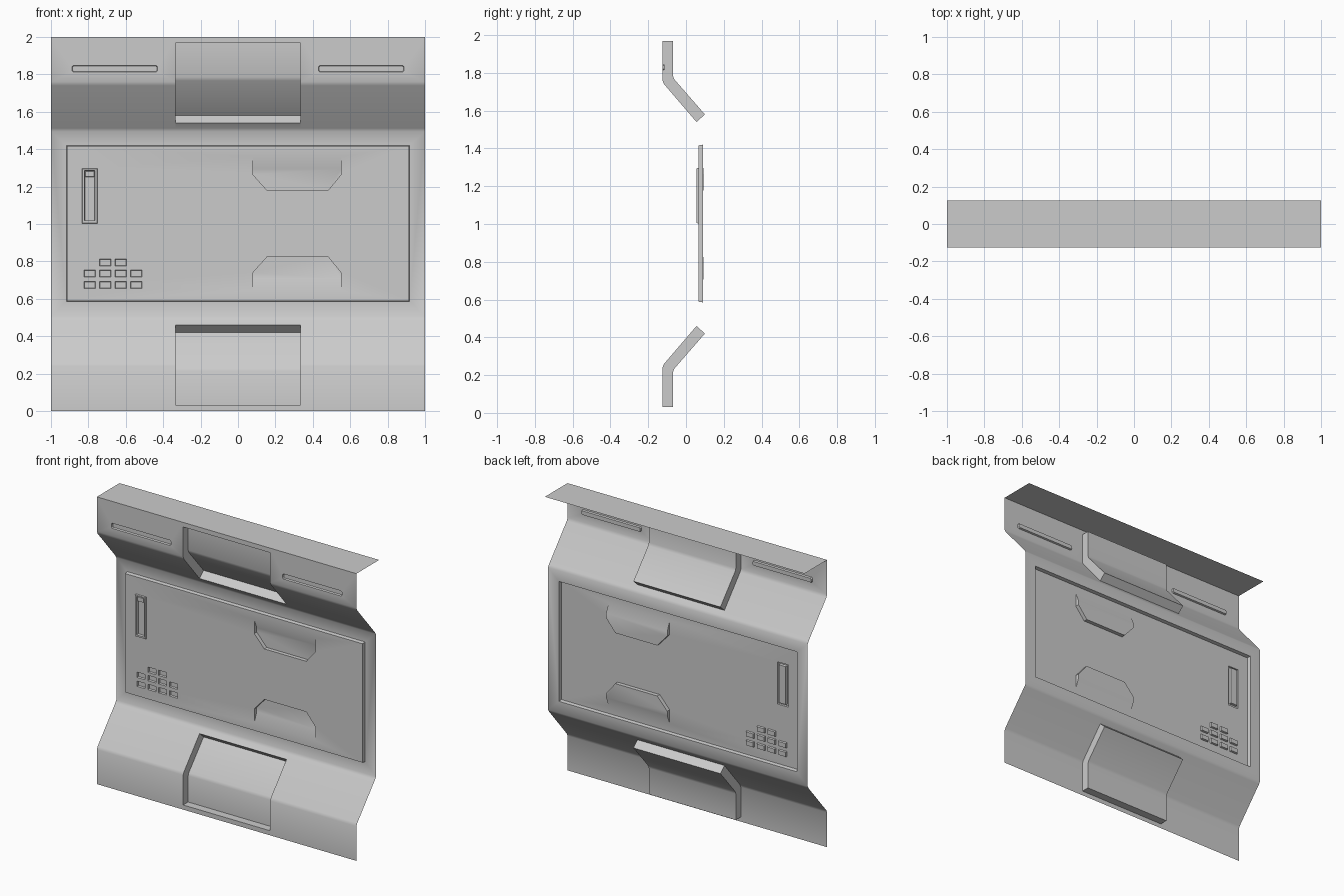
import bpy, bmesh

if "Cube" in bpy.data.objects:
    bpy.data.objects.remove(bpy.data.objects["Cube"])

FRONT, BACK, PANEL = -0.125, 0.09, 0.065   # depths of rim, middle sheet, raised panel
BX = 0.335                                 # half width of the recessed bays


def rect(x0, x1, z0, z1, y, c=0.0):
    """Rectangle loop in the xz plane, with optional cut corners."""
    if c == 0:
        return [(x0, y, z0), (x1, y, z0), (x1, y, z1), (x0, y, z1)]
    return [(x0 + c, y, z0), (x1 - c, y, z0), (x1, y, z0 + c), (x1, y, z1 - c),
            (x1 - c, y, z1), (x0 + c, y, z1), (x0, y, z1 - c), (x0, y, z0 + c)]


def face(bm, pts):
    return bm.faces.new([bm.verts.new(p) for p in pts])


def plate(bm, loops):
    """Flat plate: first loop is the outline, the others are holes."""
    edges = []
    for loop in loops:
        vs = [bm.verts.new(p) for p in loop]
        edges += [bm.edges.new((vs[i - 1], vs[i])) for i in range(len(vs))]
    bmesh.ops.triangle_fill(bm, edges=edges, use_beauty=True, normal=(0, -1, 0))


def pocket(bm, top, bottom, floor=True):
    """Walls between two loops, closed by a floor."""
    for i in range(len(top)):
        face(bm, [top[i - 1], top[i], bottom[i], bottom[i - 1]])
    if floor:
        face(bm, bottom)
    return top


def strip(bm, profile, x0, x1):
    for (ya, za), (yb, zb) in zip(profile, profile[1:]):
        face(bm, [(x0, ya, za), (x1, ya, za), (x1, yb, zb), (x0, yb, zb)])


def finish(bm, name):
    bmesh.ops.remove_doubles(bm, verts=bm.verts, dist=1e-4)
    bmesh.ops.recalc_face_normals(bm, faces=bm.faces)
    if sum(f.normal.y * f.calc_area() for f in bm.faces) > 0:
        bmesh.ops.reverse_faces(bm, faces=bm.faces)
    me = bpy.data.meshes.new(name)
    bm.to_mesh(me)
    bm.free()
    ob = bpy.data.objects.new(name, me)
    bpy.context.collection.objects.link(ob)
    bpy.ops.object.select_all(action='DESELECT')
    ob.select_set(True)
    bpy.context.view_layer.objects.active = ob
    bpy.ops.object.shade_smooth_by_angle(angle=0.55)
    return ob


# Wall shell: bent sheet with a recessed bay above and below
bend = [(FRONT, 1.76), (-0.116, 1.74), (0.0797, 1.512), (BACK, 1.495)]
bay = [(FRONT, 1.968), (-0.07, 1.968), (-0.07, 1.786), (-0.062, 1.766),
       (0.1, 1.58), (0.0556, 1.54)]
bm = bmesh.new()
for lower in (False, True):
    def mirror(pts):
        return [(y, 2 - z if lower else z) for y, z in pts]
    b, r = mirror(bend), mirror(bay)
    rim = mirror([(FRONT, 2)])
    strip(bm, rim + r + b[2:], -BX, BX)
    for s in (-1, 1):
        strip(bm, b, s * BX, s)
        face(bm, [(s * BX, y, z) for y, z in r + [b[1], b[0]]])
        # rim plate, with a shallow slot at the top
        x0, x1 = sorted((s * BX, s))
        loops = [rect(x0, x1, b[0][1], rim[0][1], FRONT)]
        if not lower:
            a, c = sorted((s * 0.43, s * 0.888))
            loops.append(pocket(bm, rect(a, c, 1.812, 1.848, FRONT, 0.007),
                                rect(a + .004, c - .004, 1.816, 1.844, FRONT + 0.011, 0.006)))
        plate(bm, loops)
# top flange
for x0, x1 in ((-1, -BX), (-BX, BX), (BX, 1)):
    strip(bm, [(FRONT, 2), (0.125, 2)], x0, x1)
# middle sheet around the panel opening
outer = [(x, BACK, 0.505) for x in (-1, -BX, BX, 1)] + [(x, BACK, 1.495) for x in (1, BX, -BX, -1)]
plate(bm, [outer, rect(-0.917, 0.917, 0.585, 1.42, BACK)])
finish(bm, "wall_shell")

# Access panel: raised plate with hand recesses, vents and a latch frame
bm = bmesh.new()
edge = rect(-0.913, 0.913, 0.589, 1.416, PANEL)
pocket(bm, rect(-0.917, 0.917, 0.585, 1.42, BACK), edge, floor=False)
holes = []
# hand recesses with a sloped outer side
for lower in (False, True):
    body = [(0.551, 1.264), (0.48, 1.178), (0.157, 1.178), (0.08, 1.264)]

    def loop(z, y):
        pts = [(0.08, z), (0.551, z)] + body
        return [(px, y, 2.004 - pz if lower else pz) for px, pz in pts]
    holes.append(pocket(bm, loop(1.36, PANEL), loop(1.295, BACK + 0.002)))
# vent cells
for row, z in enumerate((0.655, 0.717, 0.775)):
    for col in (range(4) if row < 2 else (1, 2)):
        x = -0.823 + col * 0.083
        holes.append(pocket(bm, rect(x, x + 0.061, z, z + 0.037, PANEL),
                            rect(x + .003, x + .058, z + .003, z + .034, PANEL + 0.012)))
# latch frame standing proud of the panel
base = rect(-0.835, -0.751, 1.003, 1.297, PANEL)
lip = rect(-0.832, -0.754, 1.006, 1.294, PANEL - 0.009)
holes.append(pocket(bm, base, lip, floor=False))
well = pocket(bm, rect(-0.821, -0.765, 1.018, 1.286, PANEL - 0.009),
              rect(-0.819, -0.767, 1.02, 1.284, PANEL + 0.008))
plate(bm, [lip, well])
plate(bm, [edge] + holes)
finish(bm, "access_panel")

# Latch button in the upper end of the frame
bm = bmesh.new()
pocket(bm, rect(-0.819, -0.767, 1.25, 1.284, PANEL + 0.008),
       rect(-0.816, -0.77, 1.253, 1.281, PANEL - 0.004))
finish(bm, "latch_button")
